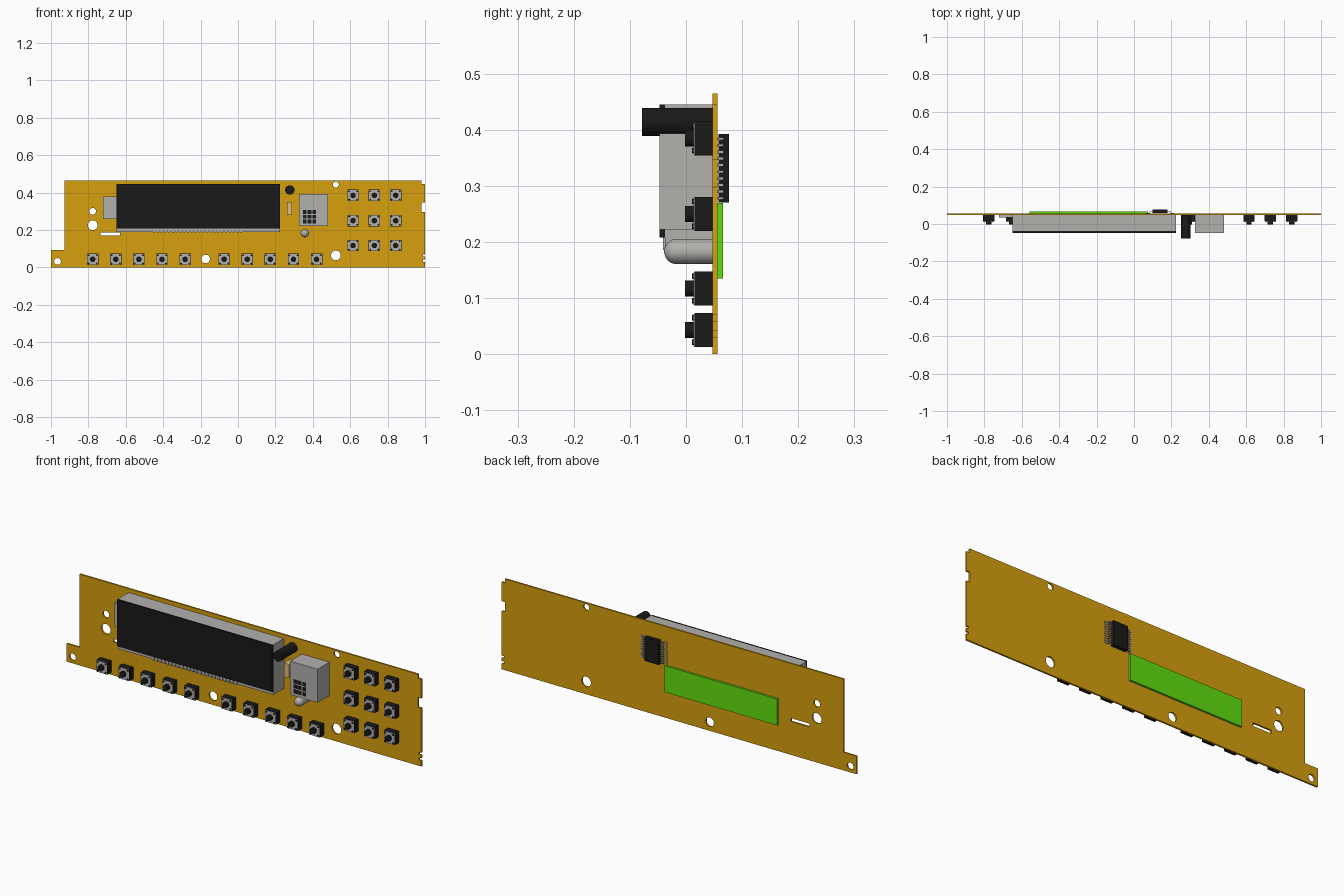
import bpy, bmesh, math
from mathutils import Matrix, Vector

if "Cube" in bpy.data.objects:
    bpy.data.objects.remove(bpy.data.objects["Cube"])


def material(name, rgb):
    m = bpy.data.materials.new(name)
    m.diffuse_color = (*rgb, 1)
    m.use_nodes = True
    m.node_tree.nodes["Principled BSDF"].inputs["Base Color"].default_value = m.diffuse_color
    return m


GOLD = material("gold_mask", (0.68, 0.35, 0.004))
GREEN = material("green_mask", (0.12, 0.74, 0.005))
BLACK = material("black_plastic", (0.01, 0.01, 0.01))
GREY = material("grey_metal", (0.45, 0.44, 0.42))
TAN = material("tan_ceramic", (0.75, 0.5, 0.2))
FRONT, BACK = 0.047, 0.056          # board faces in y


def add_box(bm, x0, x1, y0, y1, z0, z1, mi=0):
    mat = Matrix.LocRotScale(Vector(((x0 + x1) / 2, (y0 + y1) / 2, (z0 + z1) / 2)),
                             None, Vector((x1 - x0, y1 - y0, z1 - z0)))
    for v in bmesh.ops.create_cube(bm, size=1, matrix=mat)['verts']:
        for f in v.link_faces:
            f.material_index = mi


def add_lathe(bm, x, z, profile, mi=0, steps=24):
    """Turn (radius, y) points round an axis parallel to y."""
    old = set(bm.faces)
    vs = [bm.verts.new((x + r, y, z)) for r, y in profile]
    es = [bm.edges.new(p) for p in zip(vs, vs[1:])]
    bmesh.ops.spin(bm, geom=vs + es, cent=(x, 0, z), axis=(0, 1, 0),
                   angle=math.tau, steps=steps)
    bmesh.ops.remove_doubles(bm, verts=bm.verts[:], dist=1e-5)
    new = [f for f in bm.faces if f not in old]
    bmesh.ops.recalc_face_normals(bm, faces=new)
    for f in new:
        f.material_index = mi


def finish(name, bm, mats, smooth=False):
    me = bpy.data.meshes.new(name)
    bm.to_mesh(me)
    bm.free()
    for m in mats:
        me.materials.append(m)
    ob = bpy.data.objects.new(name, me)
    bpy.context.collection.objects.link(ob)
    if smooth:
        select(ob)
        bpy.ops.object.shade_smooth_by_angle(angle=math.radians(35))
    return ob


def select(ob):
    bpy.ops.object.select_all(action='DESELECT')
    ob.select_set(True)
    bpy.context.view_layer.objects.active = ob


def box(name, mat, *dims):
    bm = bmesh.new()
    add_box(bm, *dims)
    return finish(name, bm, [mat])


def circle(x, z, r, n=24):
    return [(x + r * math.cos(i * math.tau / n), z + r * math.sin(i * math.tau / n))
            for i in range(n)]


# circuit board: filled outline with drilled holes, slot and edge notches
outline = [(-1, 0), (1, 0), (1, .03), (.988, .03), (.988, .042), (1, .042),
           (1, .058), (.988, .058), (.988, .07), (1, .07), (1, .297), (.982, .297),
           (.982, .347), (1, .347), (1, .445), (.982, .445), (.982, .465),
           (-.927, .465), (-.927, .092), (-1, .092)]
slot = [(-.735, .17), (-.63, .17), (-.63, .187), (-.735, .187)]
holes = [(-.965, .032, .018), (-.777, .225, .026), (-.777, .3, .018),
         (-.173, .045, .023), (.523, .064, .026), (.523, .443, .016)]
cu = bpy.data.curves.new("circuit_board", 'CURVE')
cu.dimensions, cu.fill_mode, cu.extrude = '2D', 'BOTH', (BACK - FRONT) / 2
for pts in [outline, slot] + [circle(*h) for h in holes]:
    sp = cu.splines.new('POLY')
    sp.points.add(len(pts) - 1)
    for p, (x, z) in zip(sp.points, pts):
        p.co = (x, z, 0, 1)
    sp.use_cyclic_u = True
board = bpy.data.objects.new("circuit_board", cu)
bpy.context.collection.objects.link(board)
select(board)
bpy.ops.object.convert(target='MESH')
board = bpy.context.view_layer.objects.active
me = board.data
me.transform(Matrix.Translation((0, (FRONT + BACK) / 2, 0)) @ Matrix.Rotation(math.pi / 2, 4, 'X'))
bm = bmesh.new()
bm.from_mesh(me)
bmesh.ops.remove_doubles(bm, verts=bm.verts[:], dist=1e-5)
bmesh.ops.recalc_face_normals(bm, faces=bm.faces[:])
for f in bm.faces:
    f.smooth = False
    f.material_index = 0 if f.normal.y < -.5 else 1 if f.normal.y > .5 else 2
bm.to_mesh(me)
bm.free()
me.materials.clear()
for m in (GOLD, GREEN, BLACK):
    me.materials.append(m)

# display: grey case, black screen, side tab and a row of pins below
box("display_case", GREY, -.65, .225, -.037, FRONT, .19, .445)
box("display_screen", BLACK, -.65, .225, -.047, -.037, .208, .445)
box("display_side_tab", GREY, -.722, -.65, .035, FRONT, .26, .378)
bm = bmesh.new()
for i in range(24):
    x = -.45 + i * .0203
    add_box(bm, x - .005, x + .005, -.041, -.037, .186, .208)
    add_box(bm, x - .005, x + .005, -.037, FRONT, .186, .19)
finish("display_pins", bm, [GREY])

# push buttons: one mesh, shared by the bottom row and the 3 x 3 keypad
bm = bmesh.new()
add_box(bm, -.0305, .0305, .015, FRONT, -.0305, .0305, 0)
add_box(bm, -.029, .029, .013, .015, -.029, .029, 1)
add_lathe(bm, 0, 0, [(0, -.002), (.0145, -.002), (.0145, .013)], 0, 20)
for sx in (-1, 1):
    for sz in (-1, 1):
        add_lathe(bm, sx * .022, sz * .022, [(0, .011), (.005, .011), (.005, .013)], 0, 10)
button = finish("push_button", bm, [BLACK, GREY], True)
spots = [(x0 + i * .1235, .043) for x0 in (-.777, -.074) for i in range(5)]
spots += [(x, z) for x in (.615, .729, .843) for z in (.117, .25, .385)]
for i, (x, z) in enumerate(spots):
    ob = button if i == 0 else button.copy()
    if i:
        bpy.context.collection.objects.link(ob)
    ob.location = (x, 0, z)

# sensor block with a 3 x 3 vent grille
bm = bmesh.new()
add_box(bm, .327, .482, -.047, FRONT, .222, .393)
for i in range(3):
    for j in range(3):
        x, z = .357 + i * .025, .246 + j * .025
        add_box(bm, x - .01, x + .01, -.0475, -.04, z - .01, z + .01, 1)
finish("sensor_block", bm, [GREY, BLACK])

# black round post, domed lamp and small ceramic block
bm = bmesh.new()
add_lathe(bm, .277, .414, [(0, -.078), (.025, -.078), (.025, FRONT)], 0, 32)
finish("round_post", bm, [BLACK], True)
bm = bmesh.new()
R = .0225
dome = [(R * math.sin(a * math.pi / 16), -.0165 - R * math.cos(a * math.pi / 16)) for a in range(9)]
add_lathe(bm, .357, .183, dome + [(R, FRONT)], 0, 32)
finish("domed_lamp", bm, [GREY], True)
box("ceramic_block", TAN, .262, .29, -.005, FRONT, .28, .35)

# back: raised green plate and a chip with stepped legs on both sides
box("back_plate", GREEN, -.56, .075, BACK, .066, .135, .269)
box("chip_body", BLACK, .1, .18, BACK + .002, .077, .27, .392)
bm = bmesh.new()
for i in range(10):
    z = .331 + (i - 4.5) * .0118
    for s in (-1, 1):
        for a, b, y0, y1 in ((.04, .058, .064, .067), (.055, .058, .056, .067), (.055, .075, .056, .059)):
            x0, x1 = sorted((.14 + s * a, .14 + s * b))
            add_box(bm, x0, x1, y0, y1, z - .0025, z + .0025)
finish("chip_legs", bm, [GREY])
